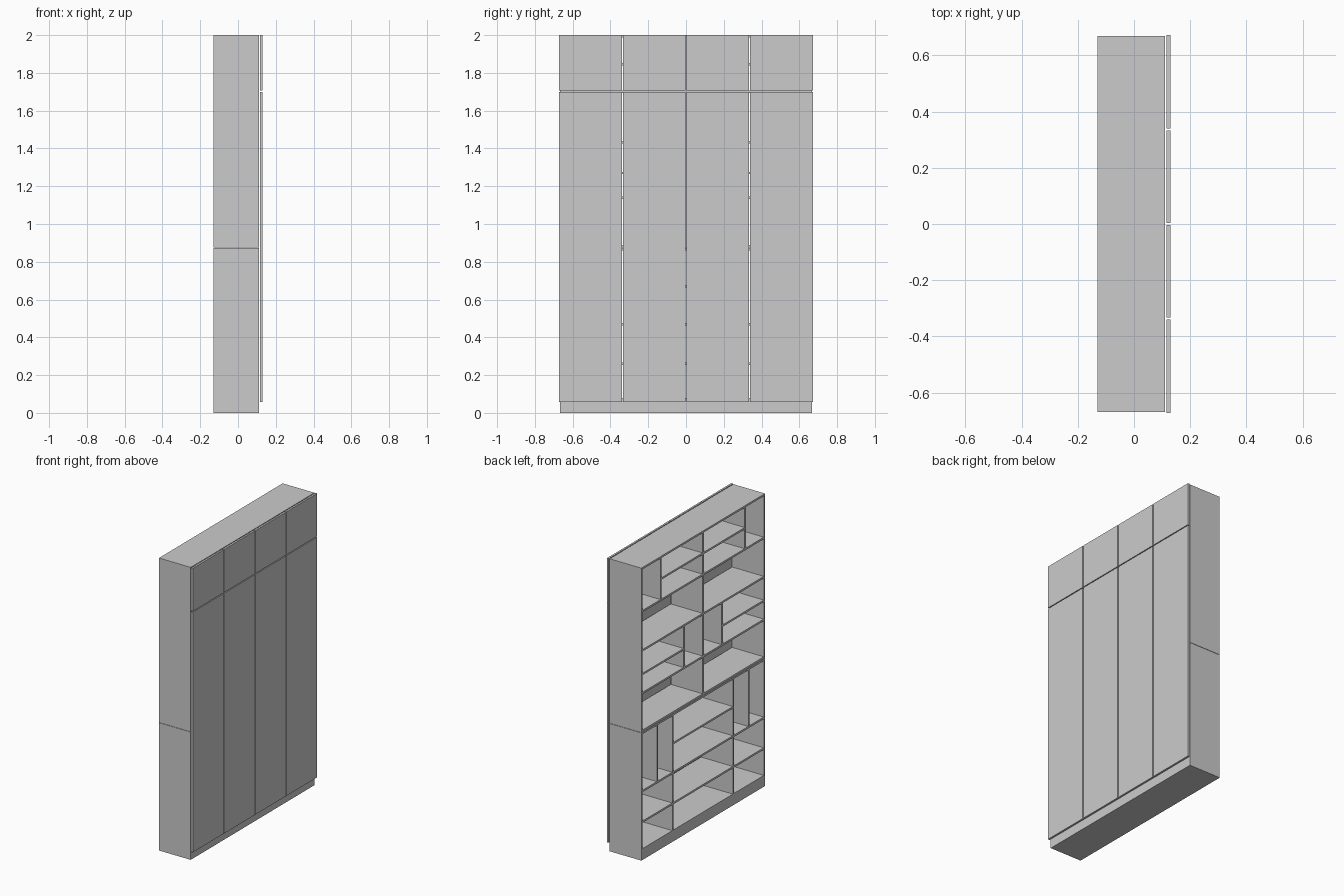
import bpy

if "Cube" in bpy.data.objects:
    bpy.data.objects.remove(bpy.data.objects["Cube"])

T = 0.013                 # board thickness
XB, XF = -0.13, 0.11      # open side and door side of the carcass
W = 0.668                 # half width


def box(name, x0, x1, y0, y1, z0, z1):
    bpy.ops.mesh.primitive_cube_add(size=1, location=((x0 + x1) / 2, (y0 + y1) / 2, (z0 + z1) / 2))
    o = bpy.context.object
    o.name = name
    o.scale = (x1 - x0, y1 - y0, z1 - z0)
    bpy.ops.object.transform_apply(location=False, rotation=False, scale=True)
    return o


def shelf(name, y0, y1, z):
    box(name, XB, XF, y0, y1, z - T / 2, z + T / 2)


def upright(name, y, z0, z1):
    box(name, XB, XF, y - T / 2, y + T / 2, z0 + T / 2, z1 - T / 2)


TOP, MID_UP, MID_LOW, BOT = 2.0 - T / 2, 0.882, 0.867, 0.071
IN = W - T                # inner half width

# plinth
box("plinth", XB, XF, -W, W, 0, BOT - T / 2)

# outer sides, split into lower and upper cabinet
for s, tag in ((1, "left"), (-1, "right")):
    ya, yb = sorted((s * W, s * IN))
    box("lower_side_" + tag, XB, XF, ya, yb, BOT - T / 2, MID_LOW + T / 2)
    box("upper_side_" + tag, XB, XF, ya, yb, MID_UP - T / 2, 2.0)

# full-width boards
shelf("lower_bottom", -IN, IN, BOT)
shelf("lower_top", -IN, IN, MID_LOW)
shelf("upper_bottom", -IN, IN, MID_UP)
shelf("upper_top", -IN, IN, TOP)

# upper cabinet: centre wall and mirrored compartments
upright("centre_wall", 0, MID_UP, TOP)
for s, tag in ((1, "left"), (-1, "right")):
    def span(name, a, b, z):
        y0, y1 = sorted((s * a, s * b))
        shelf(name + "_" + tag, y0, y1, z)
    for z in (1.70, 1.432, 1.14):
        span("upper_shelf", T / 2, IN, z)
    upright("top_divider_" + tag, s * 0.455, 1.70, TOP)
    span("top_half_shelf", T / 2, 0.455 - T / 2, 1.845)
    upright("mid_divider_" + tag, s * 0.205, 1.14, 1.432)
    span("mid_half_shelf", 0.205 + T / 2, IN, 1.27)

    # lower cabinet side columns
    upright("lower_divider_" + tag, s * 0.327, BOT, MID_LOW)
    for z in (0.47, 0.26):
        span("column_shelf", 0.327 + T / 2, IN, z)
    upright("column_divider_" + tag, s * 0.494, 0.47, MID_LOW)

# lower cabinet wide middle shelves
for z in (0.67, 0.47, 0.26):
    shelf("wide_shelf", -0.327 + T / 2, 0.327 - T / 2, z)

# doors: four columns, tall lower and short upper
G = 0.003
for i in range(4):
    y0 = -0.672 + i * 0.336
    box("tall_door", 0.116, 0.129, y0 + (G if i else 0), y0 + 0.336 - (G if i < 3 else 0), 0.058, 1.70)
    box("short_door", 0.116, 0.129, y0 + (G if i else 0), y0 + 0.336 - (G if i < 3 else 0), 1.706, 2.0)
